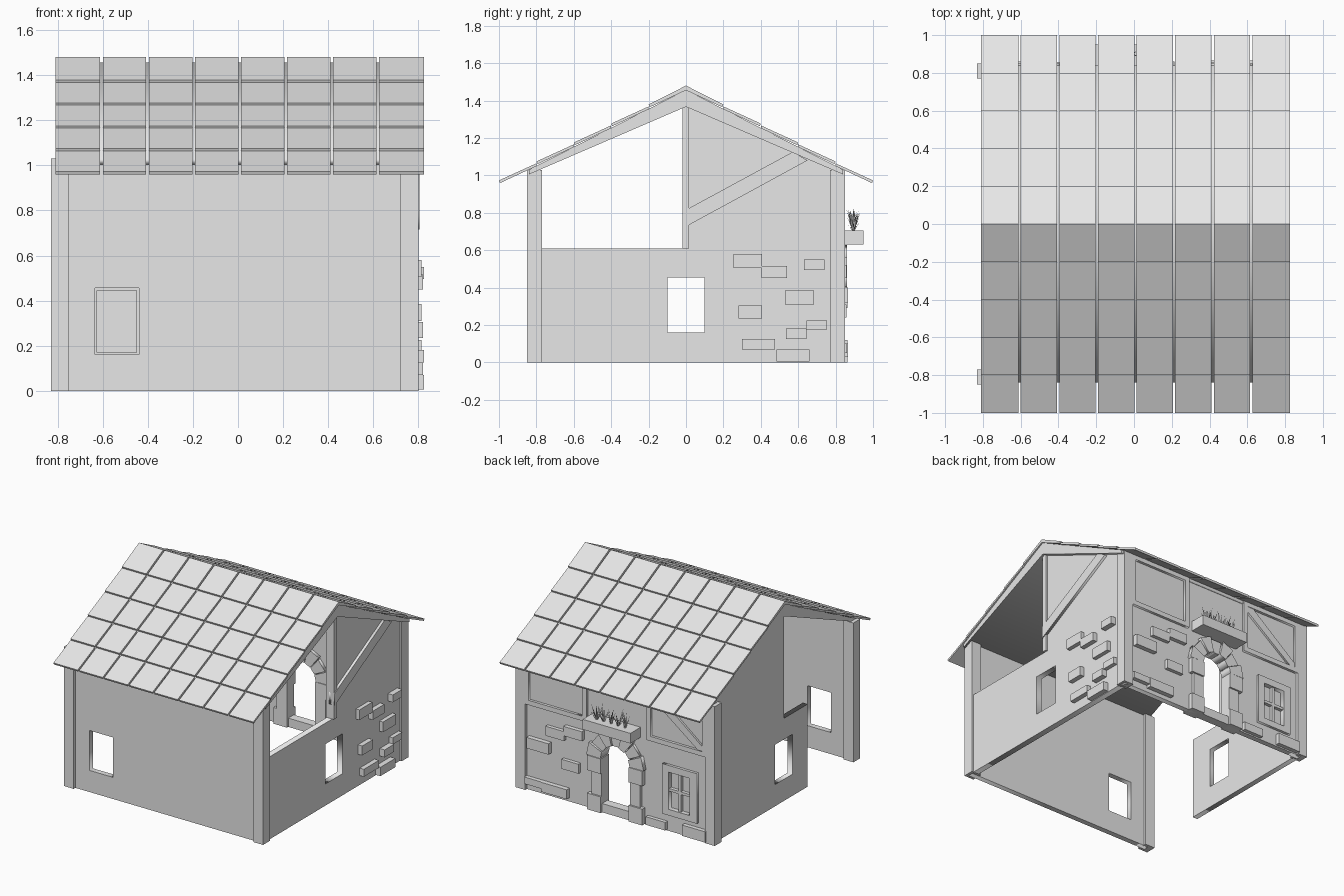
import bpy, bmesh, math, random
from mathutils import Matrix

if "Cube" in bpy.data.objects:
    bpy.data.objects.remove(bpy.data.objects["Cube"])

random.seed(4)
grey = bpy.data.materials.new("plain_grey")
grey.diffuse_color = (0.8, 0.8, 0.8, 1)
grey.use_nodes = True
grey.node_tree.nodes["Principled BSDF"].inputs["Base Color"].default_value = grey.diffuse_color


def finish(name, bm):
    me = bpy.data.meshes.new(name)
    bm.to_mesh(me)
    bm.free()
    me.materials.append(grey)
    ob = bpy.data.objects.new(name, me)
    bpy.context.collection.objects.link(ob)
    return ob


def boxes(name, items):
    """One object of boxes, each (x0, x1, y0, y1, z0, z1)."""
    bm = bmesh.new()
    for x0, x1, y0, y1, z0, z1 in items:
        m = Matrix.Translation(((x0 + x1) / 2, (y0 + y1) / 2, (z0 + z1) / 2)) @ \
            Matrix.Diagonal((x1 - x0, y1 - y0, z1 - z0, 1))
        bmesh.ops.create_cube(bm, size=1, matrix=m)
    return finish(name, bm)


def panel(name, loops, axis, lo, hi):
    """Outline with holes, extruded from lo to hi along x (loops in y,z) or y (loops in x,z)."""
    cu = bpy.data.curves.new(name, 'CURVE')
    cu.dimensions = '2D'
    cu.fill_mode = 'BOTH'
    cu.extrude = (hi - lo) / 2
    for loop in loops:
        sp = cu.splines.new('POLY')
        sp.points.add(len(loop) - 1)
        for p, (u, v) in zip(sp.points, loop):
            p.co = (u, v, 0, 1)
        sp.use_cyclic_u = True
    tmp = bpy.data.objects.new(name + "_outline", cu)
    bpy.context.collection.objects.link(tmp)
    dg = bpy.context.evaluated_depsgraph_get()
    me = bpy.data.meshes.new_from_object(tmp.evaluated_get(dg))
    bpy.data.objects.remove(tmp)
    bm = bmesh.new()
    bm.from_mesh(me)
    bpy.data.meshes.remove(me)
    mid = (lo + hi) / 2
    if axis == 'x':
        m = Matrix(((0, 0, 1, mid), (1, 0, 0, 0), (0, 1, 0, 0), (0, 0, 0, 1)))
    else:
        m = Matrix(((1, 0, 0, 0), (0, 0, -1, mid), (0, 1, 0, 0), (0, 0, 0, 1)))
    bm.transform(m)
    bmesh.ops.remove_doubles(bm, verts=bm.verts, dist=1e-5)
    bmesh.ops.recalc_face_normals(bm, faces=bm.faces)
    return finish(name, bm)


def rect(u0, u1, v0, v1):
    return [(u0, v0), (u1, v0), (u1, v1), (u0, v1)]


# Walls with openings
hole = rect(-0.635, -0.44, 0.16, 0.455)
side_hole = rect(-0.10, 0.10, 0.16, 0.455)
panel("front_wall", [rect(-0.79, 0.78, 0, 1.03), hole], 'y', -0.83, -0.79)

DX, SPRING, R_IN, R_OUT = -0.02, 0.40, 0.125, 0.235
arc = [(DX + R_IN * math.cos(a), SPRING + R_IN * math.sin(a))
       for a in [math.pi * i / 10 for i in range(11)]]
door = [(DX - R_IN, 0.06), (DX + R_IN, 0.06)] + arc
panel("back_wall", [rect(-0.79, 0.78, 0, 1.03), hole, door], 'y', 0.79, 0.83)

gable = [(0.82, 0), (0.82, 1.04), (0, 1.39), (0, 0.61)]
panel("right_wall", [[(-0.82, 0)] + gable + [(-0.82, 0.61)], side_hole], 'x', 0.74, 0.785)
panel("left_wall", [[(-0.28, 0)] + gable + [(-0.28, 0.61)], side_hole], 'x', -0.80, -0.76)

# Corner posts
boxes("corner_posts", [(x, x + 0.08, y, y + 0.08, 0, 1.03)
                       for x in (-0.83, 0.72) for y in (-0.85, 0.77)])

# Right gable timbers
boxes("gable_post", [(0.735, 0.80, -0.02, 0.015, 0.61, 1.385)])
panel("gable_brace", [[(-0.02, 0.715), (0.65, 1.08), (0.57, 1.125), (-0.02, 0.805)]],
      'x', 0.76, 0.805)

# Roof body
panel("roof_body", [[(0, 1.457), (0.84, 1.03), (0.84, 1.005), (0, 1.367),
                     (-0.84, 1.005), (-0.84, 1.03)]], 'x', -0.803, 0.815)

# Roof tiles: 8 columns, 5 rows on each slope, each row stepping over the next
bm = bmesh.new()
W = 1.635 / 8
for side in (-1, 1):
    for r in range(5):
        y0, y1 = 0.2 * r, 0.2 * (r + 1)
        z0, z1 = 1.48 - 0.507 * y0, 1.48 - 0.507 * y1
        drop = 0.0 if r == 0 else 0.01
        prof = [(y0, z0 - drop), (y1, z1), (y1 - 0.006, z1 - 0.014), (y0, z0 - 0.025)]
        for c in range(8):
            xa = -0.81 + c * W + (0.006 if c else 0)
            xb = -0.81 + (c + 1) * W - (0.006 if c < 7 else 0)
            a = [bm.verts.new((xa, side * y, z)) for y, z in prof]
            b = [bm.verts.new((xb, side * y, z)) for y, z in prof]
            bm.faces.new(a)
            bm.faces.new(b[::-1])
            for i in range(4):
                j = (i + 1) % 4
                bm.faces.new((a[i], b[i], b[j], a[j]))
bmesh.ops.recalc_face_normals(bm, faces=bm.faces)
finish("roof_tiles", bm)

# Door surround: alternating jamb stones, sill and arch stones
jambs = []
for s in (-1, 1):
    for z0, z1, w in ((0, 0.12, 0.10), (0.12, 0.29, 0.075), (0.29, 0.40, 0.10)):
        xs = sorted((DX + s * (R_IN - 0.01), DX + s * (R_IN + w)))
        jambs.append((xs[0], xs[1], 0.765, 0.85 + (w - 0.075) * 0.5, z0, z1))
jambs.append((DX - R_IN, DX + R_IN, 0.78, 0.845, 0, 0.065))
boxes("door_jambs", jambs)
for i in range(7):
    a0, a1 = math.pi * i / 7 + 0.015, math.pi * (i + 1) / 7 - 0.015
    ro = R_OUT if i % 2 == 0 else R_OUT - 0.015
    pts = [(DX + r * math.cos(a), SPRING + r * math.sin(a))
           for r, a in ((R_IN - 0.005, a0), (ro, a0), (ro, a1), (R_IN - 0.005, a1))]
    panel("arch_stone", [pts], 'y', 0.765, 0.86 if i % 2 == 0 else 0.85)

# Back window: frame, pane and glazing bars
panel("window_frame", [rect(-0.685, -0.40, 0.125, 0.495), rect(-0.625, -0.45, 0.17, 0.445)],
      'y', 0.785, 0.85)
boxes("window_pane", [(-0.64, -0.43, 0.80, 0.815, 0.16, 0.455)])
boxes("window_bars", [(-0.547, -0.528, 0.80, 0.84, 0.16, 0.455),
                      (-0.635, -0.44, 0.80, 0.84, 0.30, 0.32)])

# Timber frames on the upper back wall
for x0, x1 in ((0.22, 0.73), (-0.76, -0.27)):
    panel("timber_frame", [rect(x0, x1, 0.635, 1.03),
                           rect(x0 + 0.035, x1 - 0.035, 0.67, 0.995)], 'y', 0.82, 0.85)
panel("timber_brace", [[(-0.30, 1.0), (-0.35, 1.0), (-0.73, 0.70), (-0.73, 0.66), (-0.70, 0.66),
                        (-0.30, 0.96)]], 'y', 0.82, 0.845)

# Stones set in the right wall (y0, y1, z0, z1) and in the back wall (x0, x1, z0, z1)
right_stones = [(.255, .405, .505, .58), (.405, .54, .45, .515), (.63, .74, .495, .55),
                (.53, .685, .31, .385), (.28, .405, .235, .305), (.535, .645, .125, .18),
                (.645, .755, .175, .225), (.30, .475, .07, .125), (.485, .66, .005, .07)]
boxes("right_wall_stones", [(0.77, 0.815 + 0.005 * (i % 3), a, b, c, d)
                            for i, (a, b, c, d) in enumerate(right_stones)])
back_stones = [(.40, .55, .45, .52), (.25, .40, .49, .56), (.52, .70, .32, .40),
               (.28, .42, .24, .31), (.58, .72, .05, .10), (.37, .58, .03, .10),
               (-.43, -.27, .01, .07), (-.76, -.57, .01, .09)]
boxes("back_wall_stones", [(a, b, 0.81, 0.857 + 0.004 * (i % 3), c, d)
                           for i, (a, b, c, d) in enumerate(back_stones)])

# Flower box and spiky plants
boxes("flower_box", [(-0.21, 0.18, 0.82, 0.95, 0.63, 0.705)])
bm = bmesh.new()
for t in range(5):
    cx, cy = -0.13 + 0.058 * t, 0.895
    for k in range(14):
        a = random.uniform(0, 2 * math.pi)
        lean = random.uniform(0.01, 0.055)
        h = random.uniform(0.05, 0.125)
        dx, dy = math.cos(a), math.sin(a)
        tip = (cx + dx * lean, min(cy + dy * lean * 0.8, 0.935), 0.70 + h)
        w = 0.008
        bm.faces.new([bm.verts.new(p) for p in
                      ((cx - dy * w, cy + dx * w, 0.70), (cx + dy * w, cy - dx * w, 0.70), tip)])
finish("flower_box_plants", bm)
